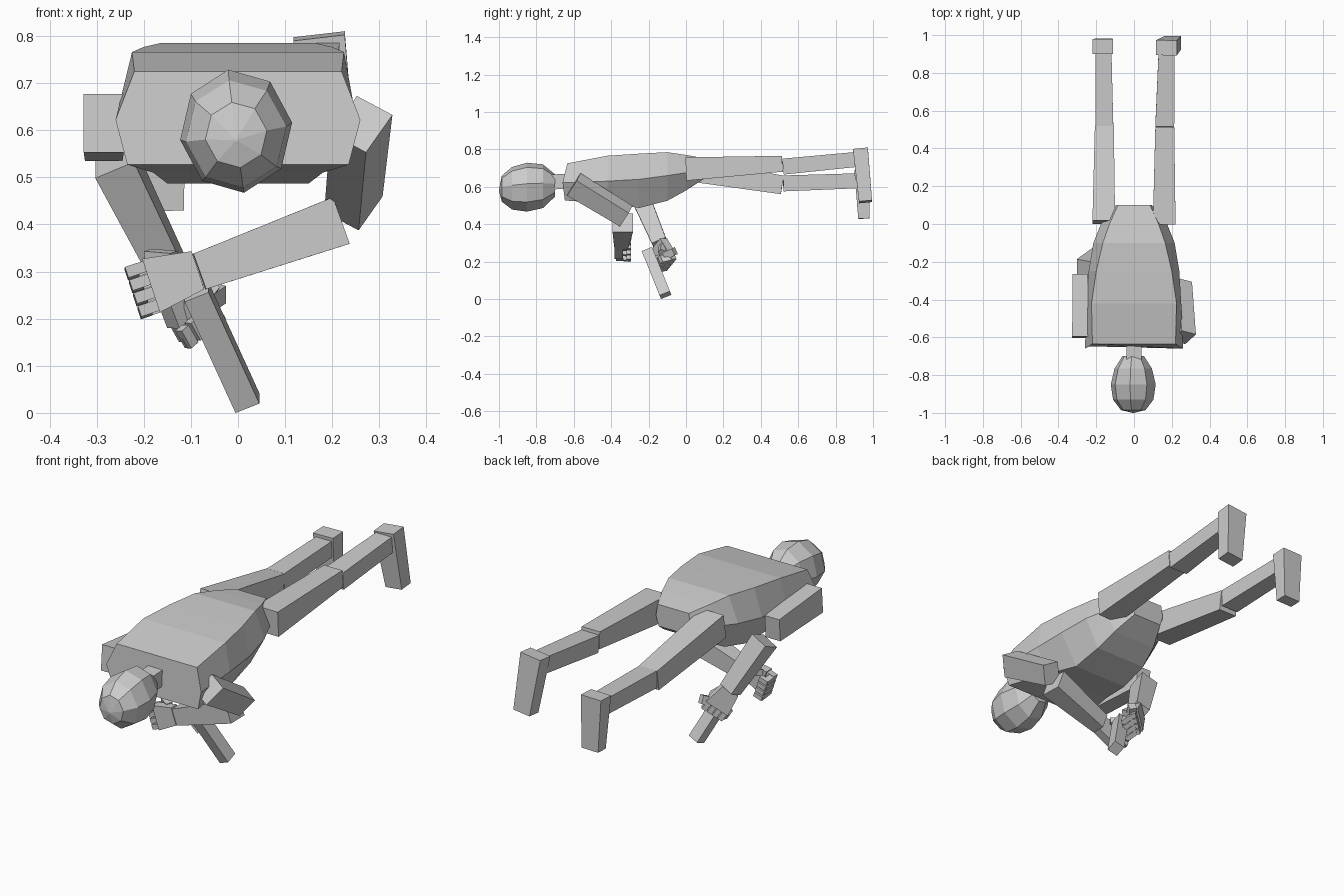
import bpy, math
from mathutils import Vector as V

if "Cube" in bpy.data.objects:
    bpy.data.objects.remove(bpy.data.objects["Cube"])


def mesh(name, verts, faces):
    me = bpy.data.meshes.new(name)
    me.from_pydata([tuple(v) for v in verts], [], faces)
    ob = bpy.data.objects.new(name, me)
    bpy.context.collection.objects.link(ob)
    return ob


def loft(name, rings):
    """Skin equal-length rings of points and cap both ends."""
    n = len(rings[0])
    verts = [p for r in rings for p in r]
    faces = [(k * n + i, k * n + (i + 1) % n, (k + 1) * n + (i + 1) % n, (k + 1) * n + i)
             for k in range(len(rings) - 1) for i in range(n)]
    faces += [tuple(range(n))[::-1], tuple(range(len(verts) - n, len(verts)))]
    ob = mesh(name, verts, faces)
    import bmesh
    bm = bmesh.new()
    bm.from_mesh(ob.data)
    bmesh.ops.recalc_face_normals(bm, faces=bm.faces)
    bm.to_mesh(ob.data)
    bm.free()
    return ob


def bar(name, a, b, side, sa, sb=None):
    """Tapered box from a to b; sizes are (along side, across)."""
    a, b, side = V(a), V(b), V(side)
    d = (b - a).normalized()
    u = (side - d * side.dot(d)).normalized()
    v = d.cross(u)
    rings = [[c + u * (s[0] / 2 * i) + v * (s[1] / 2 * j)
              for i, j in ((-1, -1), (1, -1), (1, 1), (-1, 1))]
             for c, s in ((a, sa), (b, sb or sa))]
    return loft(name, rings)


X, Y, Z = (1, 0, 0), (0, 1, 0), (0, 0, 1)

# torso: six-sided sections (y, top w, top z, mid w, mid z, bottom w, bottom z)
sections = [(-.635, .22, .725, .26, .622, .235, .527),
            (-.42, .225, .766, .25, .63, .18, .51),
            (-.25, .20, .777, .24, .64, .15, .487),
            (-.10, .165, .785, .215, .66, .14, .525),
            (0, .13, .77, .175, .675, .12, .58),
            (.10, .085, .752, .095, .695, .08, .645)]
rings = []
for k, (y, wt, zt, wm, zm, wb, zb) in enumerate(sections):
    o = -.025 if k == 0 else 0
    rings.append([(-wt, y, zt), (wt, y, zt), (wm, y + o, zm),
                  (wb, y + o / 2, zb), (-wb, y + o / 2, zb), (-wm, y + o, zm)])
loft("torso", rings)

# head and neck: eight-sided rings along y (y, half width, half height, centre z)
head = [(-1.0, .004, .004, .58), (-.985, .066, .07, .59), (-.93, .108, .115, .592),
        (-.85, .12, .132, .598), (-.765, .10, .118, .603), (-.70, .058, .06, .607)]
loft("head", [[(-.004 + w * math.cos(math.radians(8 + 45 * i)), y,
                z + h * math.sin(math.radians(8 + 45 * i))) for i in range(8)]
              for y, w, h, z in head])
bar("neck", (0, -.73, .625), (0, -.63, .63), X, (.08, .08))

# legs
bar("right_thigh", (.16, .0, .695), (.163, .515, .723), X, (.12, .125), (.10, .085))
bar("right_shin", (.163, .52, .708), (.173, .92, .747), X, (.10, .085), (.085, .08))
bar("right_foot", (.172, .933, .80), (.205, .96, .52), X, (.11, .08), (.09, .07))
bar("left_thigh", (-.16, .01, .69), (-.157, .515, .61), X, (.12, .12), (.10, .10))
bar("left_shin", (-.157, .52, .618), (-.162, .92, .632), X, (.095, .085), (.085, .08))
bar("left_foot", (-.165, .94, .69), (-.16, .951, .43), X, (.11, .08), (.09, .06))

# right arm, folded across under the chest
bar("right_upper_arm", (.262, -.60, .613), (.245, -.32, .443),
    (.075, -.02, -.04), (.088, .11), (.085, .10))
bar("right_forearm", (.218, -.338, .408), (-.082, -.347, .30), Y, (.11, .105), (.07, .08))

# left arm, elbow bent and reaching down
bar("left_upper_arm", (-.285, -.60, .615), (-.285, -.27, .59), X, (.085, .125), (.08, .11))
bar("left_forearm", (-.262, -.24, .535), (-.145, -.14, .30), X, (.09, .10), (.075, .08))


def fist(side, wrist, fwd, across, curl):
    """Palm, four curled fingers and a thumb."""
    w, f, c, q = V(wrist), V(fwd).normalized(), V(across).normalized(), V(curl).normalized()
    bar(side + "_palm", w, w + f * .105, c, (.085, .045), (.12, .045))
    for i in range(4):
        p = w + f * .10 + c * (.043 - .029 * i)
        k = p + f * .045
        bar(f"{side}_finger_base_{i + 1}", p, k, c, (.024, .03))
        bar(f"{side}_finger_middle_{i + 1}", k - f * .012, k - f * .012 + q * .06, c, (.023, .026))
        bar(f"{side}_finger_tip_{i + 1}", k + q * .055, k + q * .055 - f * .045, c, (.022, .024))
    t = w + f * .04 + c * .04 + q * .02
    bar(side + "_thumb", t, t + f * .05 + c * .025 + q * .035, c, (.03, .03))


fist("right", (-.085, -.36, .303), (-1, 0, -.33), (-.33, 0, 1), (0, 1, -.1))
fist("left", (-.145, -.14, .30), (.45, .35, -.80), (.65, .45, .55), (.15, -.8, -.2))

# fingers side block and held bar
bar("held_bar", (-.088, -.205, .257), (.02, -.11, .021), X, (.055, .06))
bar("held_bar_grip", (-.10, -.15, .215), (-.04, -.06, .255), X, (.035, .04))
